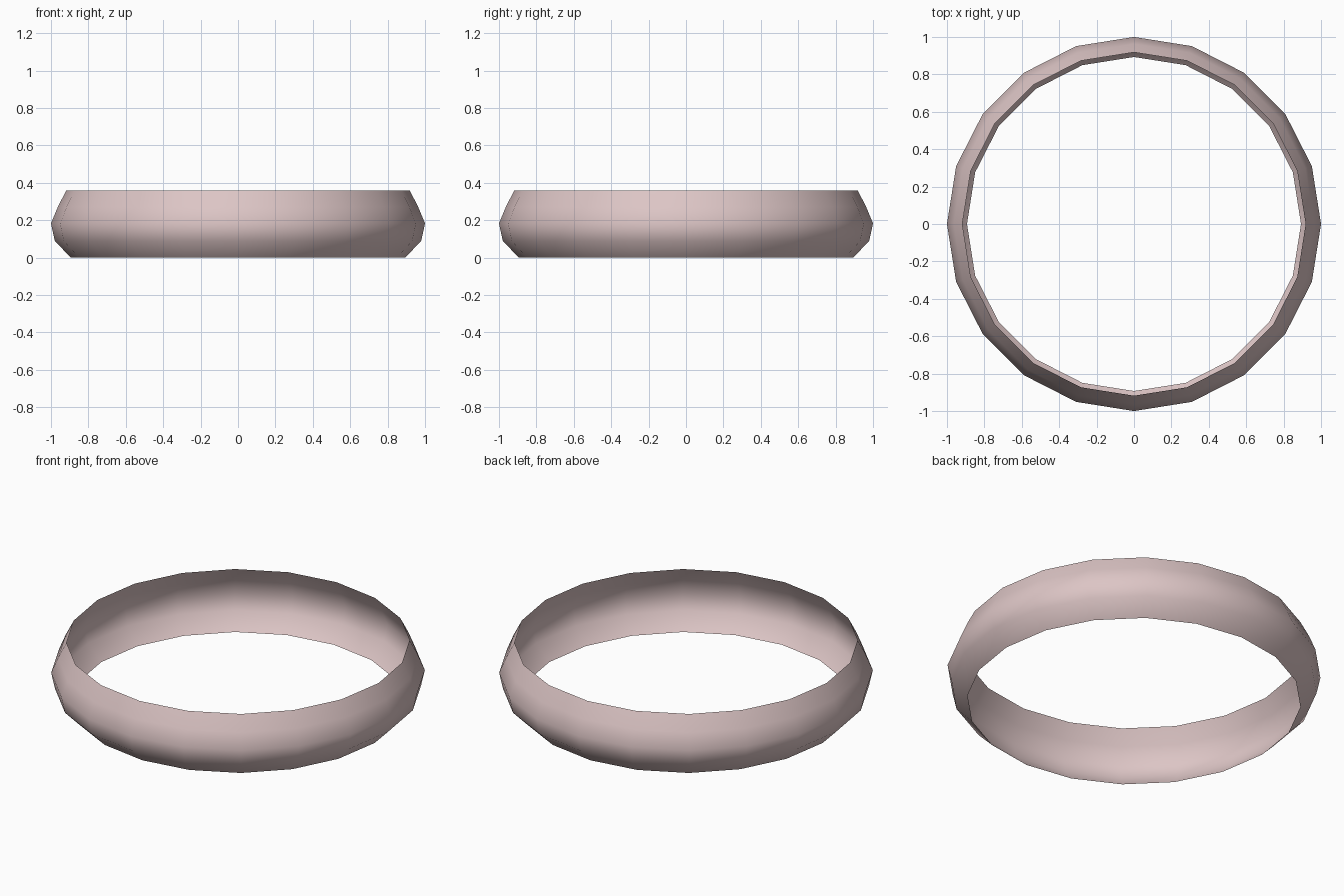
import bpy, bmesh, math

if "Cube" in bpy.data.objects:
    bpy.data.objects.remove(bpy.data.objects["Cube"])

SIDES = 20
# Profile of the open band: (radius, height)
PROFILE = [(0.893, 0.0), (0.979, 0.088), (1.0, 0.183), (0.963, 0.272), (0.918, 0.36)]

# Revolve the profile into a thin single-walled band
bm = bmesh.new()
rings = []
for r, z in PROFILE:
    rings.append([bm.verts.new((r * math.cos(2 * math.pi * i / SIDES),
                                r * math.sin(2 * math.pi * i / SIDES), z))
                  for i in range(SIDES)])
for low, high in zip(rings, rings[1:]):
    for i in range(SIDES):
        j = (i + 1) % SIDES
        face = bm.faces.new((low[i], low[j], high[j], high[i]))
        face.smooth = True

mesh = bpy.data.meshes.new("ring_band")
bm.to_mesh(mesh)
bm.free()
band = bpy.data.objects.new("ring_band", mesh)
bpy.context.collection.objects.link(band)

# Pale pink surface
mat = bpy.data.materials.new("pale_pink")
mat.diffuse_color = (0.72, 0.56, 0.56, 1)
mat.use_nodes = True
mat.node_tree.nodes["Principled BSDF"].inputs["Base Color"].default_value = mat.diffuse_color
mesh.materials.append(mat)
